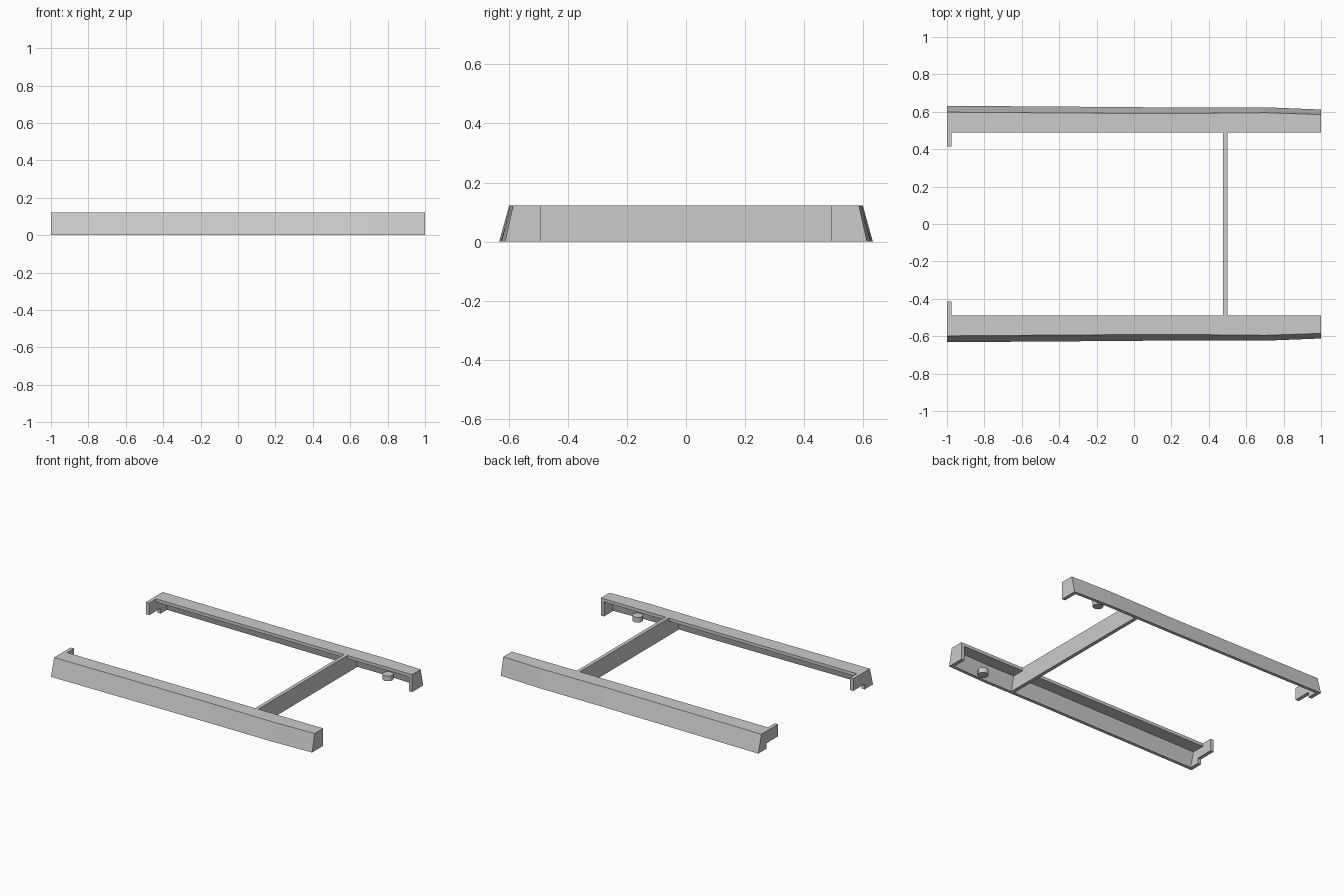
import bpy, bmesh

if "Cube" in bpy.data.objects:
    bpy.data.objects.remove(bpy.data.objects["Cube"])

H = 0.122          # overall height
INNER = 0.49       # inner edge of each rail
WALL = 0.022       # shell thickness
END = 0.975        # where the end plates start
CROSS = (0.475, 0.50)

grey = bpy.data.materials.new("grey")
grey.diffuse_color = (0.6, 0.6, 0.6, 1)
grey.use_nodes = True
grey.node_tree.nodes["Principled BSDF"].inputs["Base Color"].default_value = grey.diffuse_color

# outline of the outer wall: x, y at bottom, y at top
OUTLINE = [(-1, 0.632, 0.598), (-0.3, 0.627, 0.593), (0.2, 0.623, 0.590),
           (0.7, 0.624, 0.595), (1, 0.612, 0.585)]


def wall_y(x):
    for (xa, ba, ta), (xb, bb, tb) in zip(OUTLINE, OUTLINE[1:]):
        if x <= xb:
            f = (x - xa) / (xb - xa)
            return ba + f * (bb - ba), ta + f * (tb - ta)


def channel(x):
    # L-shaped section: sloping outer wall and top slab
    b, t = wall_y(x)
    under = H - WALL
    ti = t + (b - t) * WALL / H - WALL
    return [(b, 0), (t, H), (INNER, H), (INNER, under), (ti, under), (b - WALL, 0)]


def closed_end(x):
    b, t = wall_y(x)
    return [(b, 0), (t, H), (INNER, H), (INNER, 0)]


def notched_end(x):
    # end plate with a tab reaching inward
    b, t = wall_y(x)
    return [(b, 0), (t, H), (0.415, H), (0.415, 0.037), (0.54, 0.037), (0.54, 0)]


def finish(name, bm):
    bmesh.ops.recalc_face_normals(bm, faces=bm.faces)
    me = bpy.data.meshes.new(name)
    bm.to_mesh(me)
    bm.free()
    me.materials.append(grey)
    ob = bpy.data.objects.new(name, me)
    bpy.context.collection.objects.link(ob)


def loft(name, section, xs, side):
    bm = bmesh.new()
    rings = [[bm.verts.new((x, side * y, z)) for y, z in section(x)] for x in xs]
    n = len(rings[0])
    for a, b in zip(rings, rings[1:]):
        for i in range(n):
            j = (i + 1) % n
            bm.faces.new((a[i], a[j], b[j], b[i]))
    bm.faces.new(rings[0])
    bm.faces.new(rings[-1])
    finish(name, bm)


def peg(name, x, y, r, z0, z1, sides=16):
    bm = bmesh.new()
    bmesh.ops.create_cone(bm, cap_ends=True, segments=sides, radius1=r, radius2=r, depth=z1 - z0)
    bmesh.ops.translate(bm, verts=bm.verts, vec=(x, y, (z0 + z1) / 2))
    finish(name, bm)


# two mirrored rails with their end plates and pegs
for side, label in ((-1, "front"), (1, "back")):
    loft(label + "_rail", channel, [-END, -0.3, 0.2, 0.7, END], side)
    loft(label + "_closed_end_plate", closed_end, [END, 1], side)
    loft(label + "_notched_end_plate", notched_end, [-1, -END], side)
    peg(label + "_peg", 0.765, side * 0.56, 0.034, 0.002, 0.038)

# crossbar: full height between the rails, running under the slabs to the walls
bm = bmesh.new()
outer, under = 0.608, H - WALL
inner_top = 0.58
section = [(-outer, 0), (-inner_top, under), (-INNER, under), (-INNER, H),
           (INNER, H), (INNER, under), (inner_top, under), (outer, 0)]
ends = [[bm.verts.new((x, y, z)) for y, z in section] for x in CROSS]
for i in range(len(section)):
    j = (i + 1) % len(section)
    bm.faces.new((ends[0][i], ends[0][j], ends[1][j], ends[1][i]))
for ring in ends:
    bm.faces.new(ring)
finish("crossbar", bm)
